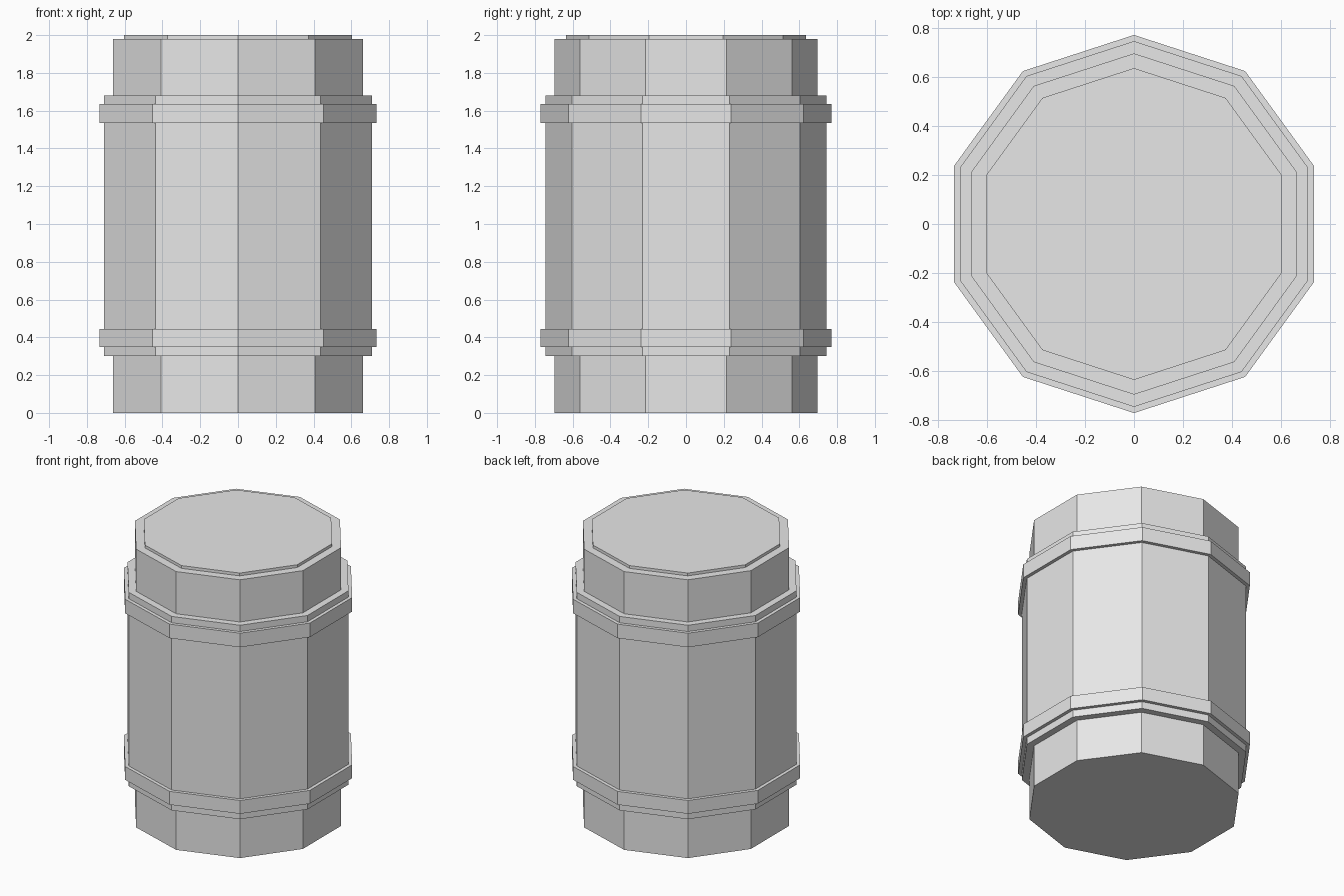
import bpy
import math

old = bpy.data.objects.get("Cube")
if old:
    bpy.data.objects.remove(old, do_unlink=True)

# Single plain grey
grey = bpy.data.materials.new("light_grey")
grey.use_nodes = True
colour = (0.8, 0.8, 0.8, 1)
grey.diffuse_color = colour
grey.node_tree.nodes["Principled BSDF"].inputs["Base Color"].default_value = colour

SIDES = 10


def lathe(name, profile):
    """Solid with flat sides, from (radius, height) rings listed bottom to top."""
    verts, faces = [], []
    for radius, z in profile:
        for i in range(SIDES):
            a = math.pi / 2 + math.tau * i / SIDES
            verts.append((radius * math.cos(a), radius * math.sin(a), z))
    for r in range(len(profile) - 1):
        for i in range(SIDES):
            j = (i + 1) % SIDES
            low, high = r * SIDES, (r + 1) * SIDES
            faces.append((low + i, low + j, high + j, high + i))
    faces.append(tuple(reversed(range(SIDES))))
    faces.append(tuple(range(len(verts) - SIDES, len(verts))))
    mesh = bpy.data.meshes.new(name)
    mesh.from_pydata(verts, [], faces)
    mesh.materials.append(grey)
    obj = bpy.data.objects.new(name, mesh)
    bpy.context.collection.objects.link(obj)
    return obj


CAP, CORE, BODY, BAND = 0.635, 0.695, 0.745, 0.77

# Barrel: narrow foot, wide body with two raised bands, narrow neck, lid
lathe("barrel", [
    (CORE, 0), (CORE, 0.3),
    (BODY, 0.3), (BODY, 0.35),
    (BAND, 0.35), (BAND, 0.445),
    (BODY, 0.445), (BODY, 1.535),
    (BAND, 1.535), (BAND, 1.635),
    (BODY, 1.635), (BODY, 1.68),
    (CORE, 1.68), (CORE, 1.98),
    (CAP, 1.98), (CAP, 2.0),
])
